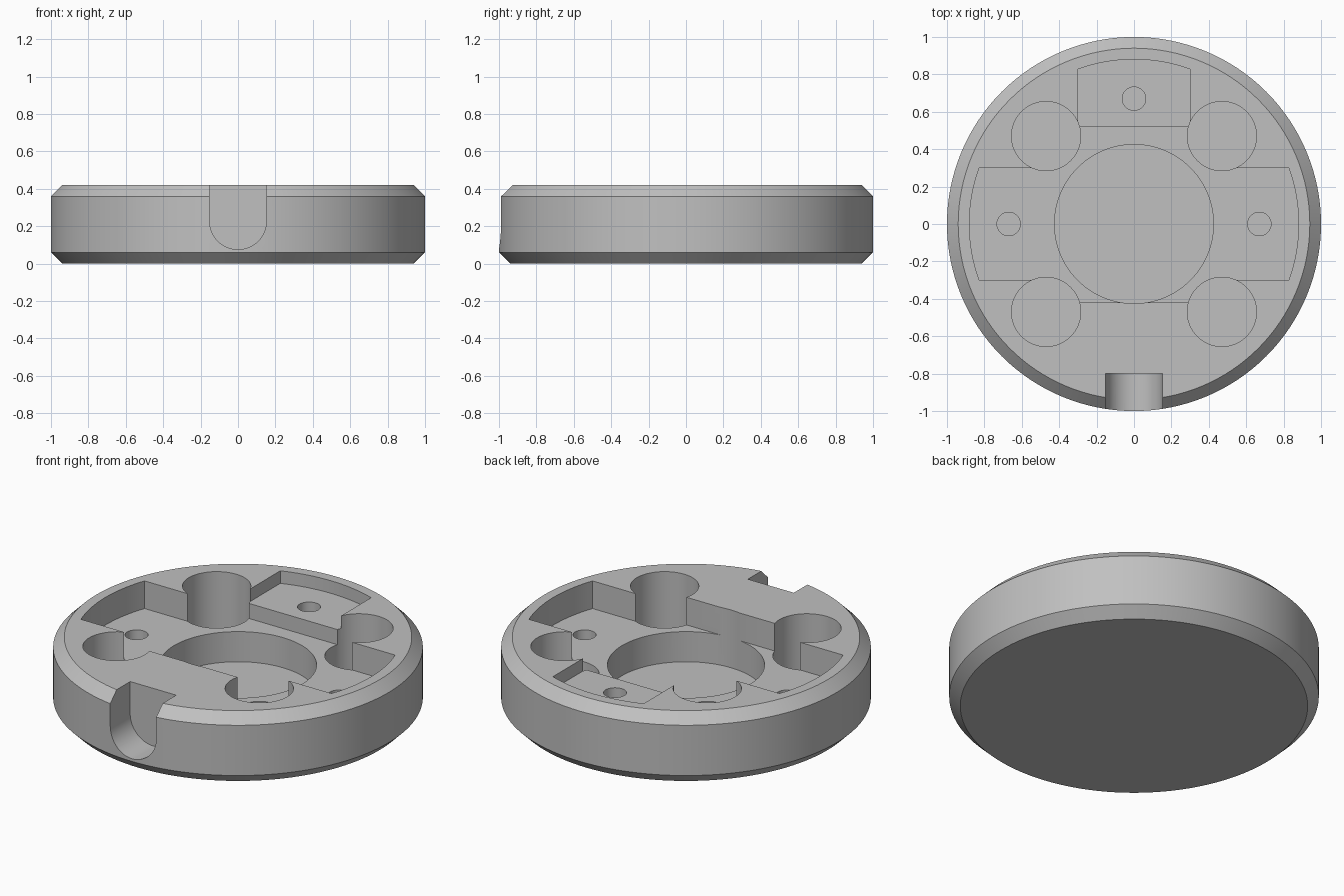
import bpy, bmesh, math
from mathutils import Matrix

default = bpy.data.objects.get("Cube")
if default:
    bpy.data.objects.remove(default, do_unlink=True)

TOP, FLOOR, POCKET, LEDGE = 0.42, 0.075, 0.255, 0.345
OVER = 0.6          # cutters rise past the top face
RIM = 0.88          # inner wall radius

grey = bpy.data.materials.new("plain grey")
grey.use_nodes = True
colour = (0.53, 0.53, 0.53, 1)
grey.diffuse_color = colour
grey.node_tree.nodes["Principled BSDF"].inputs["Base Color"].default_value = colour


def add_object(name, bm):
    bmesh.ops.recalc_face_normals(bm, faces=bm.faces[:])
    mesh = bpy.data.meshes.new(name)
    bm.to_mesh(mesh)
    bm.free()
    mesh.materials.append(grey)
    obj = bpy.data.objects.new(name, mesh)
    bpy.context.collection.objects.link(obj)
    return obj


def prism(name, outline, low, high, matrix=Matrix()):
    bm = bmesh.new()
    face = bm.faces.new([bm.verts.new((x, y, low)) for x, y in outline])
    result = bmesh.ops.extrude_face_region(bm, geom=[face])
    moved = [v for v in result["geom"] if isinstance(v, bmesh.types.BMVert)]
    bmesh.ops.translate(bm, verts=moved, vec=(0, 0, high - low))
    bm.transform(matrix)
    return add_object(name, bm)


def arc(radius, start, end, steps, cx=0, cy=0):
    return [(cx + radius * math.cos(start + (end - start) * i / steps),
             cy + radius * math.sin(start + (end - start) * i / steps))
            for i in range(steps + 1)]


def circle(radius, steps, cx=0, cy=0):
    return arc(radius, 0, math.tau, steps, cx, cy)[:-1]


def arm(half_width, inner):
    # Strip along +y with an arc at its outer end
    a = math.asin(half_width / RIM)
    end = arc(RIM, math.pi / 2 - a, math.pi / 2 + a, 16)
    return [(half_width, inner)] + end + [(-half_width, inner)]


def turned(degrees):
    return Matrix.Rotation(math.radians(degrees), 4, "Z")


# Round body with chamfered rims
bm = bmesh.new()
profile = [(0, 0), (0.94, 0), (1, 0.06), (1, TOP - 0.06), (0.94, TOP), (0, TOP)]
verts = [bm.verts.new((r, 0, z)) for r, z in profile]
edges = [bm.edges.new(pair) for pair in zip(verts, verts[1:])]
bmesh.ops.spin(bm, geom=verts + edges, axis=(0, 0, 1), cent=(0, 0, 0),
               angle=math.tau, steps=128, use_duplicate=False)
bmesh.ops.remove_doubles(bm, verts=bm.verts[:], dist=0.0001)
bmesh.ops.dissolve_limit(bm, angle_limit=0.001, verts=bm.verts[:], edges=bm.edges[:])
body = add_object("round_housing", bm)

# Cross-shaped pocket and its raised back ledge
side = 0.42
cutters = [prism("middle_cut", [(-side, -side), (side, -side), (side, side), (-side, side)],
                 POCKET, OVER)]
for angle in (90, 180, 270):
    cutters.append(prism("arm_cut", arm(0.3, 0.2), POCKET, OVER, turned(angle)))
cutters.append(prism("back_step_cut", [(-0.3, 0.2), (0.3, 0.2), (0.3, 0.52), (-0.3, 0.52)],
                     POCKET, OVER))
cutters.append(prism("ledge_cut", arm(0.3, 0.45), LEDGE, OVER))

# Centre well with channel to the front
cutters.append(prism("well_cut", circle(0.425, 96), FLOOR, OVER))
cutters.append(prism("channel_cut", arm(0.22, 0.1), FLOOR, OVER, turned(180)))

# Four corner bores
for sx in (-1, 1):
    for sy in (-1, 1):
        cutters.append(prism("corner_bore_cut", circle(0.185, 64, sx * 0.47, sy * 0.47),
                             FLOOR, OVER))

# Three screw holes
for x, y in ((-0.67, 0), (0.67, 0), (0, 0.67)):
    cutters.append(prism("screw_hole_cut", circle(0.0625, 32, x, y), FLOOR, OVER))

# Round-bottomed cable slot through the front wall
slot = [(0.152, OVER)] + arc(0.152, 0, -math.pi, 32, 0, 0.228) + [(-0.152, OVER)]
cutters.append(prism("slot_cut", slot, 0.8, 1.1, Matrix.Rotation(math.pi / 2, 4, "X")))

# Carve the body, then drop the cutters
for cutter in cutters:
    cutter.hide_render = True
    mod = body.modifiers.new(cutter.name, "BOOLEAN")
    mod.operation = "DIFFERENCE"
    mod.solver = "EXACT"
    mod.object = cutter
bpy.context.view_layer.update()
carved = bpy.data.meshes.new_from_object(body.evaluated_get(bpy.context.evaluated_depsgraph_get()))
body.modifiers.clear()
body.data = carved
for cutter in cutters:
    bpy.data.objects.remove(cutter, do_unlink=True)

bpy.ops.object.select_all(action="DESELECT")
body.select_set(True)
bpy.context.view_layer.objects.active = body
bpy.ops.object.shade_smooth_by_angle(angle=math.radians(30))
